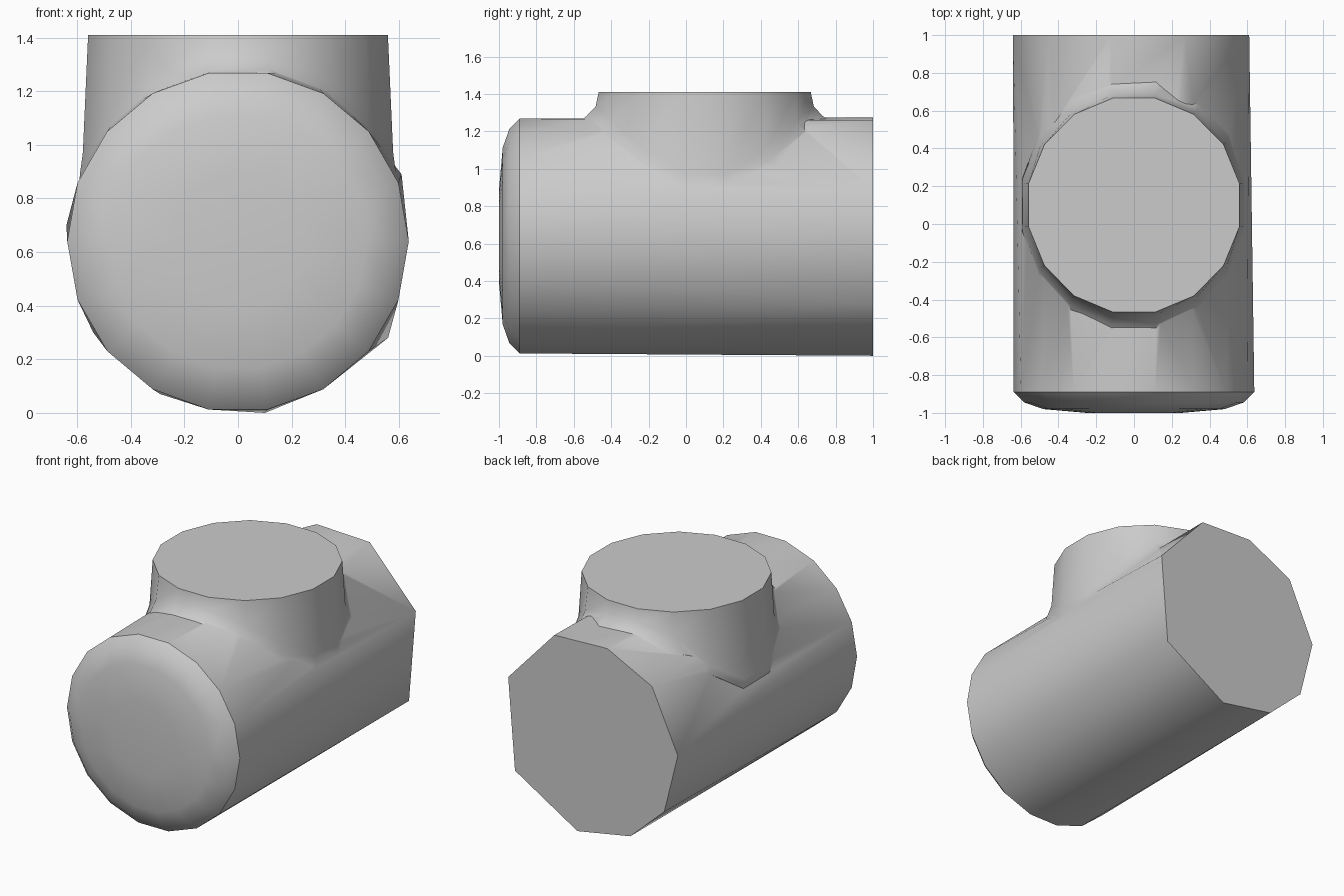
import bpy, bmesh
from math import sin, cos, pi, sqrt, radians

cube = bpy.data.objects.get("Cube")
if cube:
    bpy.data.objects.remove(cube, do_unlink=True)

RADIUS, AXIS_Z = 0.637, 0.64      # main pipe
BRANCH_Y, BRANCH_TOP = 0.1, 1.41  # upright branch

grey = bpy.data.materials.new("plain grey")
grey.use_nodes = True
colour = (0.6, 0.6, 0.6, 1)
grey.diffuse_color = colour
grey.node_tree.nodes["Principled BSDF"].inputs["Base Color"].default_value = colour


def make_object(name, bm):
    bmesh.ops.recalc_face_normals(bm, faces=bm.faces)
    mesh = bpy.data.meshes.new(name)
    bm.to_mesh(mesh)
    bm.free()
    mesh.materials.append(grey)
    obj = bpy.data.objects.new(name, mesh)
    bpy.context.collection.objects.link(obj)
    return obj


def angles(sides, turn=0.0):
    return [2 * pi * (i + turn) / sides for i in range(sides)]


# Main pipe: rounded front rings spanned to a coarse, cut-off back end
bm = bmesh.new()
for r, y in ((RADIUS, -0.89), (0.58, -0.945), (0.48, -0.98), (0.25, -1.0)):
    for a in angles(18):
        bm.verts.new((r * cos(a), y, AXIS_Z + r * sin(a)))
back_end = ((0.61, 0.89), (0.27, 1.26), (-0.12, 1.275), (-0.45, 1.11), (-0.64, 0.7),
            (-0.54, 0.3), (-0.29, 0.07), (0.1, 0.0), (0.56, 0.28))
for x, z in back_end:
    bm.verts.new((x, 1.0, z))
bmesh.ops.convex_hull(bm, input=bm.verts)
bmesh.ops.dissolve_limit(bm, angle_limit=radians(0.5), verts=bm.verts, edges=bm.edges)
pipe = make_object("tee_pipe", bm)


# Upright branch: lofted rings that flare into the saddle of the pipe
def saddle(x):
    return AXIS_Z + sqrt(max(RADIUS ** 2 - x * x, 0))


bm = bmesh.new()
loops = []
turns = angles(16, 0.5)
for rx, ry, lift in ((0.5, 0.55, -0.4), (0.605, 0.69, -0.02), (0.6, 0.645, 0.015),
                     (0.59, 0.595, 0.065), (0.57, 0.578, None)):
    ring = []
    for a in turns:
        x = rx * cos(a)
        z = BRANCH_TOP if lift is None else saddle(x) + lift
        ring.append(bm.verts.new((x, BRANCH_Y + ry * sin(a), z)))
    loops.append(ring)
for low, high in zip(loops, loops[1:]):
    for i in range(len(turns)):
        j = (i + 1) % len(turns)
        bm.faces.new((low[i], low[j], high[j], high[i]))
bm.faces.new(loops[-1])
base = bm.verts.new((0, BRANCH_Y, AXIS_Z))
for i, v in enumerate(loops[0]):
    bm.faces.new((base, loops[0][(i + 1) % len(turns)], v))
branch = make_object("tee_branch", bm)

# Merge into one fitting
union = pipe.modifiers.new("join branch", 'BOOLEAN')
union.operation = 'UNION'
union.solver = 'EXACT'
union.object = branch
bpy.ops.object.select_all(action='DESELECT')
pipe.select_set(True)
bpy.context.view_layer.objects.active = pipe
bpy.ops.object.modifier_apply(modifier=union.name)
bpy.data.objects.remove(branch, do_unlink=True)
bpy.ops.object.shade_smooth_by_angle(angle=radians(35))
